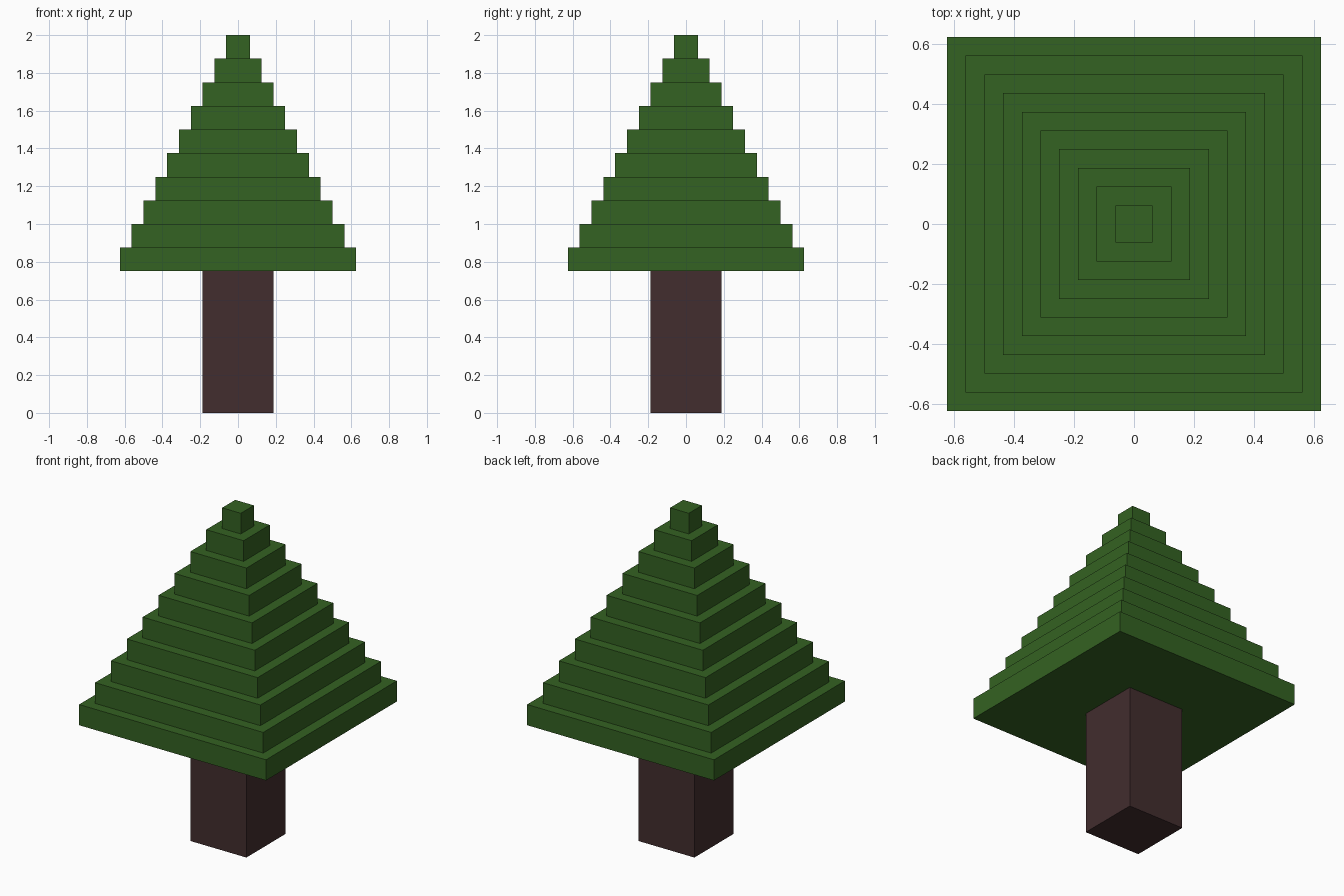
import bpy, bmesh

if "Cube" in bpy.data.objects:
    bpy.data.objects.remove(bpy.data.objects["Cube"])

TIERS = 10
STEP = 0.125          # tier height
INSET = 0.0625        # half-width gained per tier
CANOPY_BASE = 0.75


def material(name, rgb):
    mat = bpy.data.materials.new(name)
    mat.diffuse_color = (*rgb, 1.0)
    mat.use_nodes = True
    mat.node_tree.nodes["Principled BSDF"].inputs["Base Color"].default_value = mat.diffuse_color
    return mat


def square_lathe(name, profile, mat, cap_top=True):
    """Join square rings given as (half_width, z), bottom to top."""
    bm = bmesh.new()
    rings = [[bm.verts.new((sx * h, sy * h, z))
              for sx, sy in ((-1, -1), (1, -1), (1, 1), (-1, 1))]
             for h, z in profile]
    for low, high in zip(rings, rings[1:]):
        for i in range(4):
            j = (i + 1) % 4
            bm.faces.new((low[i], low[j], high[j], high[i]))
    bm.faces.new(rings[0][::-1])
    if cap_top:
        bm.faces.new(rings[-1])
    mesh = bpy.data.meshes.new(name)
    bm.to_mesh(mesh)
    bm.free()
    mesh.materials.append(mat)
    obj = bpy.data.objects.new(name, mesh)
    bpy.context.collection.objects.link(obj)
    return obj


green = material("leaf green", (0.0343, 0.122, 0.0159))
brown = material("bark brown", (0.0545, 0.0262, 0.0273))

# Trunk: plain square post, open where it meets the canopy
square_lathe("trunk", [(0.1875, 0), (0.1875, CANOPY_BASE)], brown, cap_top=False)

# Canopy: stepped pyramid of shrinking square tiers
steps = []
for k in range(TIERS):
    half = INSET * (TIERS - k)
    z = CANOPY_BASE + STEP * k
    steps += [(half, z), (half, z + STEP)]
square_lathe("canopy", steps, green)
